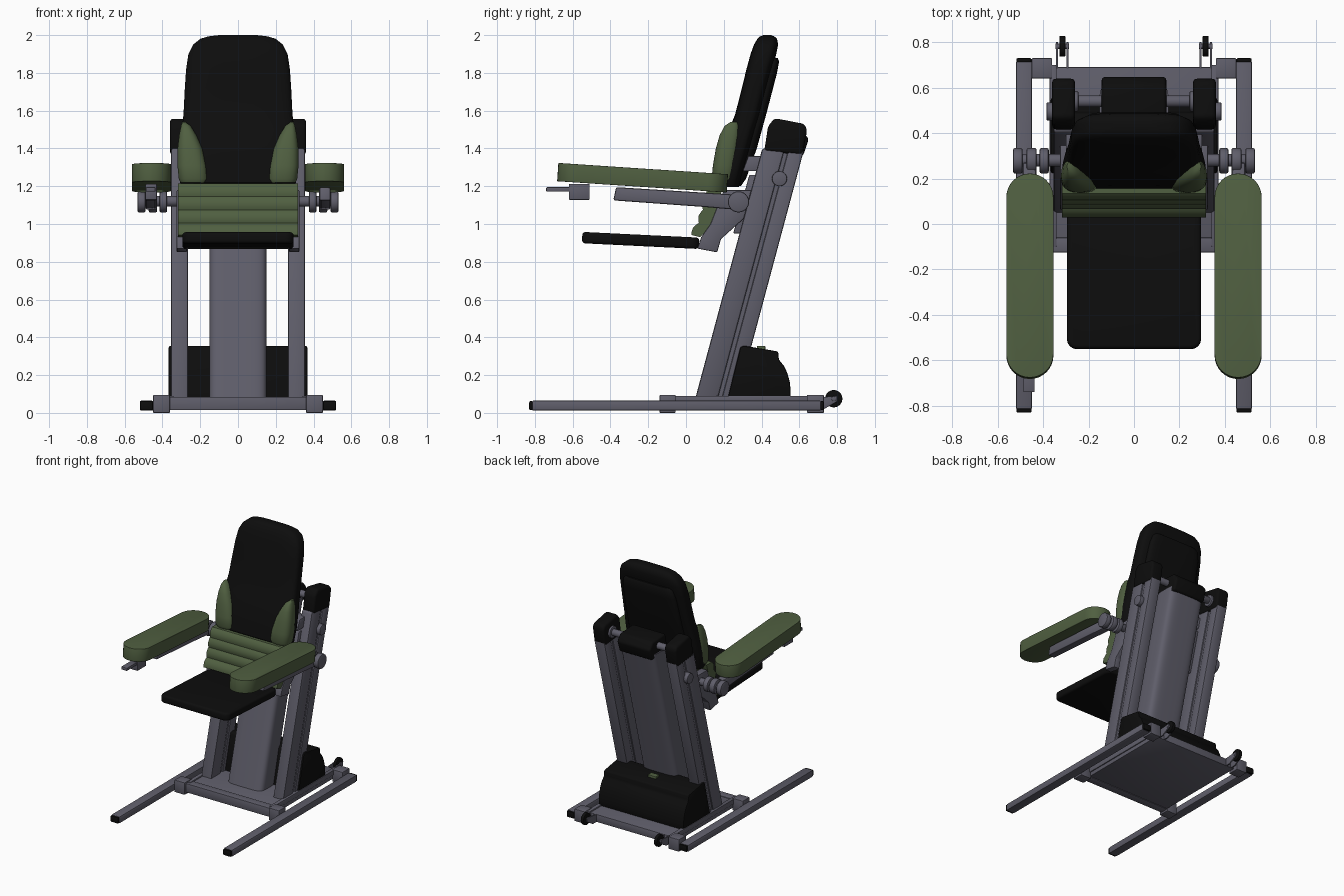
import bpy, bmesh, math
from mathutils import Matrix, Vector

if "Cube" in bpy.data.objects:
    bpy.data.objects.remove(bpy.data.objects["Cube"])


def material(name, col):
    m = bpy.data.materials.new(name)
    m.diffuse_color = (*col, 1)
    m.use_nodes = True
    m.node_tree.nodes["Principled BSDF"].inputs["Base Color"].default_value = m.diffuse_color
    return m


GREY = material("slate grey metal", (0.115, 0.112, 0.145))
BLACK = material("black padding", (0.004, 0.004, 0.004))
GREEN = material("olive green padding", (0.08, 0.115, 0.052))


def finish(name, bm, mat, bevel=0.0, segs=2):
    bmesh.ops.remove_doubles(bm, verts=bm.verts, dist=1e-5)
    bmesh.ops.recalc_face_normals(bm, faces=bm.faces)
    if bevel:
        sharp = [e for e in bm.edges if len(e.link_faces) == 2 and e.calc_face_angle(0) > 0.5]
        bmesh.ops.bevel(bm, geom=sharp, offset=bevel, segments=segs, profile=0.5,
                        affect='EDGES', clamp_overlap=True)
    me = bpy.data.meshes.new(name)
    bm.to_mesh(me)
    bm.free()
    me.materials.append(mat)
    ob = bpy.data.objects.new(name, me)
    bpy.context.collection.objects.link(ob)
    return ob


def bridge(bm, rings):
    """Skin a list of equal-length point rings and close both ends."""
    vs = [[bm.verts.new(p) for p in r] for r in rings]
    n = len(vs[0])
    for a, b in zip(vs, vs[1:]):
        for i in range(n):
            j = (i + 1) % n
            bm.faces.new((a[i], a[j], b[j], b[i]))
    bm.faces.new(vs[0])
    bm.faces.new(vs[-1])


def prism(name, yz, x0, x1, mat, bevel=0.006, segs=2):
    """Side profile (y, z) extruded across x."""
    bm = bmesh.new()
    bridge(bm, [[(x, y, z) for y, z in yz] for x in (x0, x1)])
    return finish(name, bm, mat, bevel, segs)


def box(name, x, y, z, mat, bevel=0.005):
    return prism(name, [(y[0], z[0]), (y[1], z[0]), (y[1], z[1]), (y[0], z[1])],
                 min(x), max(x), mat, bevel)


def rod(name, x0, x1, y, z, r, mat, bevel=0.005):
    pts = [(y + r * math.cos(a * math.pi / 12), z + r * math.sin(a * math.pi / 12)) for a in range(24)]
    return prism(name, pts, x0, x1, mat, bevel)


def slab(name, c, size, radius, mat, bevel, tilt):
    """Rounded-rectangle cushion, tilted about x (degrees)."""
    sx, sy, sz = (v / 2 for v in size)
    pts = []
    for k, (cx, cy) in enumerate([(1, 1), (-1, 1), (-1, -1), (1, -1)]):
        for i in range(9):
            a = (k + i / 8) * math.pi / 2
            pts.append((cx * (sx - radius) + radius * math.cos(a), cy * (sy - radius) + radius * math.sin(a)))
    bm = bmesh.new()
    bridge(bm, [[(x, y, z) for x, y in pts] for z in (-sz, sz)])
    ob = finish(name, bm, mat, bevel, 3)
    ob.data.transform(Matrix.Translation(c) @ Matrix.Rotation(math.radians(tilt), 4, 'X'))
    return ob


def loft(name, sections, mat, power=4, n=32):
    """Superellipse sections (z, y0, y1, x0, x1) stacked upward."""
    rings = []
    for z, y0, y1, x0, x1 in sections:
        ring = []
        for i in range(n):
            a = 2 * math.pi * (i + 0.5) / n
            c, s = math.cos(a), math.sin(a)
            u = math.copysign(abs(c) ** (2 / power), c)
            v = math.copysign(abs(s) ** (2 / power), s)
            ring.append(((x0 + x1) / 2 + u * (x1 - x0) / 2, (y0 + y1) / 2 + v * (y1 - y0) / 2, z))
        rings.append(ring)
    bm = bmesh.new()
    bridge(bm, rings)
    return finish(name, bm, mat)


LEAN = math.tan(math.radians(15))


def leaning(y0, y1, z0, z1):
    """Profile of a strip leaning back 15 degrees; y measured at the base."""
    f = lambda y, z: (y + LEAN * (z - 0.08), z)
    return [f(y0, z0), f(y1, z0), f(y1, z1), f(y0, z1)]


# base
box("base_plate", (-0.365, 0.365), (-0.11, 0.69), (0.02, 0.08), GREY)
box("base_front_beam", (-0.365, 0.365), (-0.125, -0.06), (0.015, 0.085), GREY)

for s, side in ((-1, "left"), (1, "right")):
    def sx(a, b):
        return sorted((s * a, s * b))

    # floor rails with black end caps, and corner blocks
    box(side + "_floor_rail", sx(0.448, 0.52), (-0.815, 0.715), (0.012, 0.065), GREY, 0.008)
    box(side + "_rail_front_cap", sx(0.45, 0.518), (-0.83, -0.81), (0.014, 0.063), BLACK, 0.008)
    box(side + "_rail_rear_cap", sx(0.45, 0.518), (0.71, 0.73), (0.014, 0.063), BLACK, 0.008)
    box(side + "_front_block", sx(0.36, 0.45), (-0.14, -0.055), (0.0, 0.095), GREY)
    box(side + "_rear_block", sx(0.36, 0.45), (0.64, 0.73), (0.0, 0.095), GREY)
    box(side + "_side_beam", sx(0.34, 0.372), (-0.1, 0.7), (0.05, 0.09), GREY)
    # transport wheels
    rod(side + "_wheel", *sx(0.302, 0.328), 0.782, 0.075, 0.046, BLACK)
    for x in (0.288, 0.334):
        prism(side + "_wheel_bracket", [(0.68, 0.02), (0.73, 0.02), (0.8, 0.06), (0.8, 0.09), (0.68, 0.08)],
              *sx(x, x + 0.01), GREY, 0.002)
    rod(side + "_wheel_axle", *sx(0.286, 0.346), 0.782, 0.075, 0.012, GREY, 0.002)
    # leaning post: front tube, recessed web, rear tube
    prism(side + "_post_front", leaning(0.05, 0.17, 0.07, 1.40), *sx(0.265, 0.355), GREY, 0.012)
    prism(side + "_post_web", leaning(0.16, 0.20, 0.07, 1.39), *sx(0.275, 0.345), GREY, 0)
    prism(side + "_post_rear", leaning(0.19, 0.273, 0.07, 1.39), *sx(0.265, 0.355), GREY, 0.01)
    prism(side + "_post_cap", [(0.414, 1.385), (0.435, 1.52), (0.47, 1.56), (0.625, 1.53), (0.642, 1.5),
                               (0.617, 1.365)], *sx(0.26, 0.36), BLACK, 0.018, 3)
    rod(side + "_post_knob", *sx(0.34, 0.385), 0.495, 1.24, 0.04, GREY)
    # brackets between seat, back and post
    prism(side + "_seat_bracket", [(0.06, 0.87), (0.165, 0.85), (0.185, 0.92), (0.33, 1.05), (0.36, 1.18),
                                   (0.2, 1.18), (0.13, 1.0), (0.08, 0.93)], *sx(0.27, 0.325), GREY)
    prism(side + "_back_bracket", [(0.30, 1.28), (0.41, 1.28), (0.43, 1.36), (0.33, 1.36)],
          *sx(0.22, 0.3), GREY)
    # armrest, its support bar and pivot
    slab(side + "_armrest", (s * 0.458, -0.23, 1.245), (0.207, 0.9, 0.097), 0.1034, GREEN, 0.022, -3.8)
    prism(side + "_arm_bar", [(-0.385, 1.125), (-0.37, 1.195), (0.27, 1.155), (0.27, 1.075), (0.1, 1.09)],
          *sx(0.43, 0.49), GREY, 0.01)
    rod(side + "_arm_axle", *sx(0.28, 0.53), 0.28, 1.12, 0.028, GREY)
    for x, w in ((0.49, 0.042), (0.428, 0.045), (0.375, 0.04)):
        rod(side + "_arm_joint", *sx(x, x + w), 0.278, 1.117, 0.056, GREY, 0.008)
    # green side bolster on the back
    w = [(1.54, 0.235, 0.27, 0.278, 0.294), (1.52, 0.205, 0.28, 0.25, 0.302),
         (1.47, 0.178, 0.285, 0.22, 0.312), (1.40, 0.158, 0.28, 0.188, 0.32),
         (1.31, 0.142, 0.27, 0.165, 0.321), (1.24, 0.136, 0.26, 0.156, 0.314), (1.22, 0.145, 0.25, 0.165, 0.305)]
    loft(side + "_bolster", [(z, a, b, *sx(c, d)) for z, a, b, c, d in w], GREEN, 2.6)

# central column with black head and cross bar
loft("centre_column", [(z, 0.065 + LEAN * (z - 0.08), 0.265 + LEAN * (z - 0.08), -0.152, 0.152)
                       for z in (0.07, 1.40)], GREY, 5, 40)
prism("column_head", [(0.42, 1.37), (0.62, 1.36), (0.65, 1.45), (0.61, 1.50), (0.45, 1.51)],
      -0.142, 0.142, BLACK, 0.015, 3)
rod("cross_bar", -0.29, 0.29, 0.54, 1.45, 0.026, GREY)
for s in (-1, 1):
    rod("cross_bar_collar", s * 0.265 - 0.02, s * 0.265 + 0.02, 0.54, 1.45, 0.045, GREY)

# carriage plate behind the back
prism("carriage_plate", [(0.25, 0.95), (0.32, 0.95), (0.405, 1.26), (0.335, 1.26)], -0.29, 0.29, GREY)

# motor cover and its small latch
prism("motor_cover", [(0.22, 0.075), (0.288, 0.35), (0.31, 0.355), (0.488, 0.325), (0.492, 0.28), (0.518, 0.25),
                      (0.537, 0.21), (0.549, 0.165), (0.554, 0.12), (0.554, 0.075)],
      -0.367, 0.367, BLACK, 0.01)
box("cover_latch", (-0.035, 0.035), (0.375, 0.42), (0.325, 0.355), GREEN, 0.004)

# seat
slab("seat", (0, -0.24, 0.913), (0.59, 0.62, 0.06), 0.045, BLACK, 0.016, -2.8)

# ribbed lumbar pad
path = [Vector(p) for p in ((0.135, 1.215), (0.108, 1.145), (0.09, 1.075), (0.068, 1.005), (0.028, 0.942))]
rib = []
for p, q in zip(path, path[1:]):
    d = (q - p).normalized()
    out = Vector((d.y, -d.x))
    for t in (0, 0.17, 0.5, 0.83):
        rib.append(tuple(p.lerp(q, t) + out * 0.013 * math.sin(math.pi * t)))
prism("lumbar_pad", rib + [tuple(path[-1]), (0.075, 0.93), (0.14, 1.0), (0.2, 1.215)], -0.317, 0.317, GREEN, 0)

# backrest and rear shell
back = [(1.195, 0.17, 0.28, 0.295), (1.22, 0.155, 0.29, 0.308), (1.32, 0.17, 0.318, 0.314),
        (1.42, 0.2, 0.348, 0.307), (1.5, 0.228, 0.37, 0.298), (1.58, 0.26, 0.395, 0.289),
        (1.72, 0.296, 0.43, 0.282), (1.82, 0.32, 0.458, 0.275), (1.9, 0.342, 0.478, 0.263),
        (1.95, 0.36, 0.488, 0.238), (1.98, 0.378, 0.482, 0.2), (1.993, 0.392, 0.468, 0.16), (2.0, 0.41, 0.45, 0.1)]
loft("backrest", [(z, a, b, -w, w) for z, a, b, w in back], BLACK, 4, 40)
shell = [(1.2, 0.22, 0.29, 0.2), (1.24, 0.22, 0.318, 0.235), (1.4, 0.26, 0.375, 0.24), (1.6, 0.32, 0.43, 0.235),
         (1.8, 0.37, 0.482, 0.225), (1.86, 0.39, 0.493, 0.21), (1.88, 0.4, 0.485, 0.19)]
loft("backrest_shell", [(z, a, b, -w, w) for z, a, b, w in shell], BLACK, 5, 32)

# hand control under the left armrest
box("control_box", (-0.49, -0.43), (-0.62, -0.51), (1.128, 1.212), GREY)
box("control_plate", (-0.487, -0.437), (-0.74, -0.6), (1.172, 1.195), GREY, 0.004)

# smooth shading with sharp creases kept
for ob in bpy.data.objects:
    ob.select_set(True)
    bpy.context.view_layer.objects.active = ob
bpy.ops.object.shade_smooth_by_angle(angle=math.radians(38))
